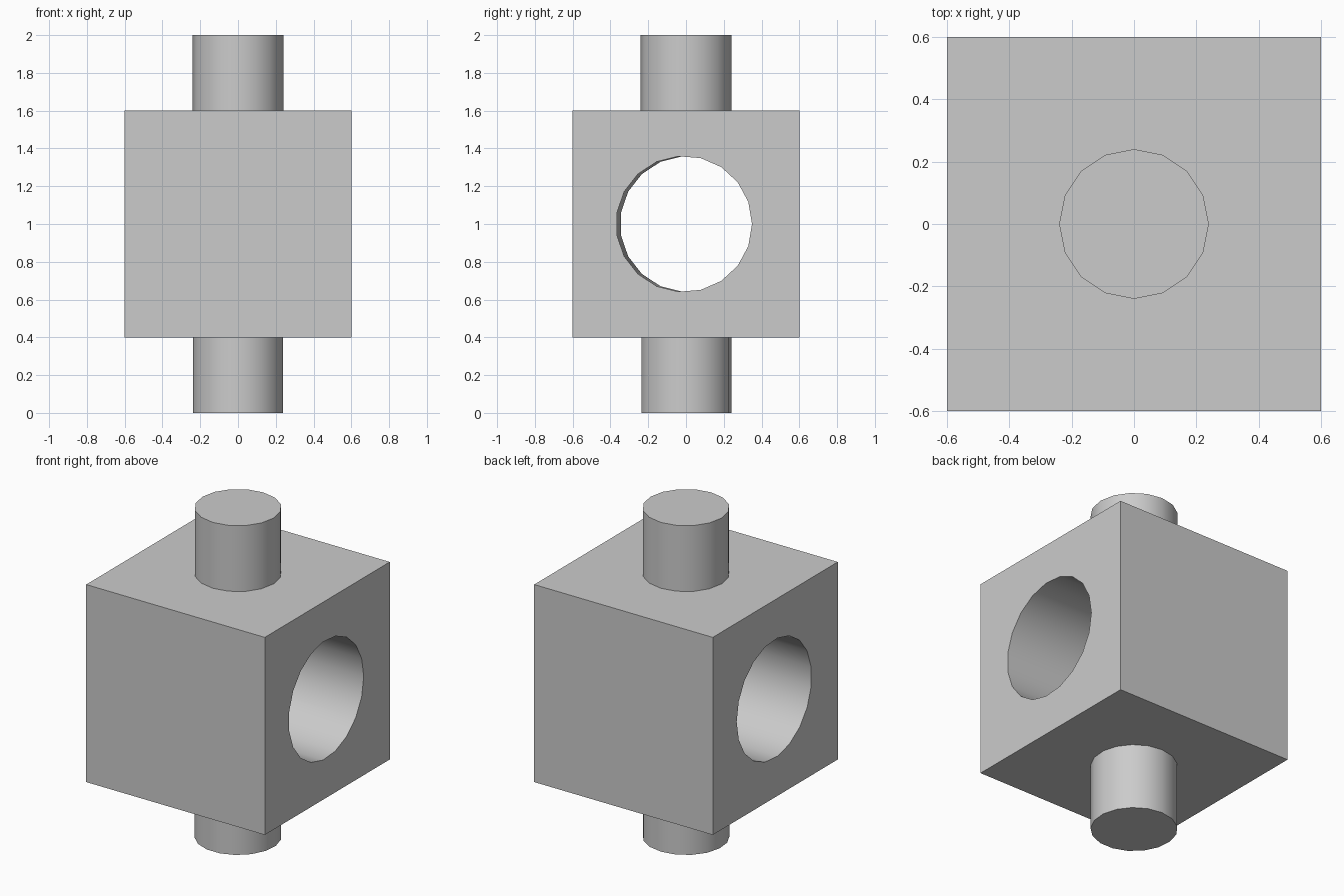
import bpy
from math import radians

default = bpy.data.objects.get("Cube")
if default:
    bpy.data.objects.remove(default, do_unlink=True)

COLOUR = (0.6, 0.6, 0.6, 1)
grey = bpy.data.materials.new("plain grey")
grey.use_nodes = True
grey.diffuse_color = COLOUR
grey.node_tree.nodes["Principled BSDF"].inputs["Base Color"].default_value = COLOUR

BLOCK = 1.2
PIN_LENGTH = 0.4


def finish(obj, name):
    obj.name = name
    obj.data.materials.clear()
    obj.data.materials.append(grey)
    bpy.ops.object.select_all(action="DESELECT")
    obj.select_set(True)
    bpy.context.view_layer.objects.active = obj
    bpy.ops.object.shade_smooth_by_angle(angle=radians(30))


def pin(name, z, sides):
    bpy.ops.mesh.primitive_cylinder_add(
        vertices=sides, radius=0.24, depth=PIN_LENGTH, location=(0, 0, z))
    finish(bpy.context.object, name)


# Block with a round bore running left to right
bpy.ops.mesh.primitive_cube_add(size=BLOCK, location=(0, 0, 1))
block = bpy.context.object

bpy.ops.mesh.primitive_cylinder_add(
    vertices=19, radius=0.36, depth=2 * BLOCK, location=(0, 0, 1),
    rotation=(radians(91), 0, radians(90)))
cutter = bpy.context.object
cutter.name = "bore_cutter"
cutter.hide_render = True
# Turn the bore axis onto x, with a corner of its profile pointing to +y
cutter.rotation_mode = "XYZ"
cutter.rotation_euler = (radians(1), radians(90), 0)

bore = block.modifiers.new("bore", "BOOLEAN")
bore.operation = "DIFFERENCE"
bore.solver = "EXACT"
bore.object = cutter
bpy.context.view_layer.objects.active = block
bpy.ops.object.modifier_apply(modifier=bore.name)
bpy.data.objects.remove(cutter, do_unlink=True)
finish(block, "bored_block")

# Pins above and below the block
pin("upper_pin", 2 - PIN_LENGTH / 2, 16)
pin("lower_pin", PIN_LENGTH / 2, 17)
